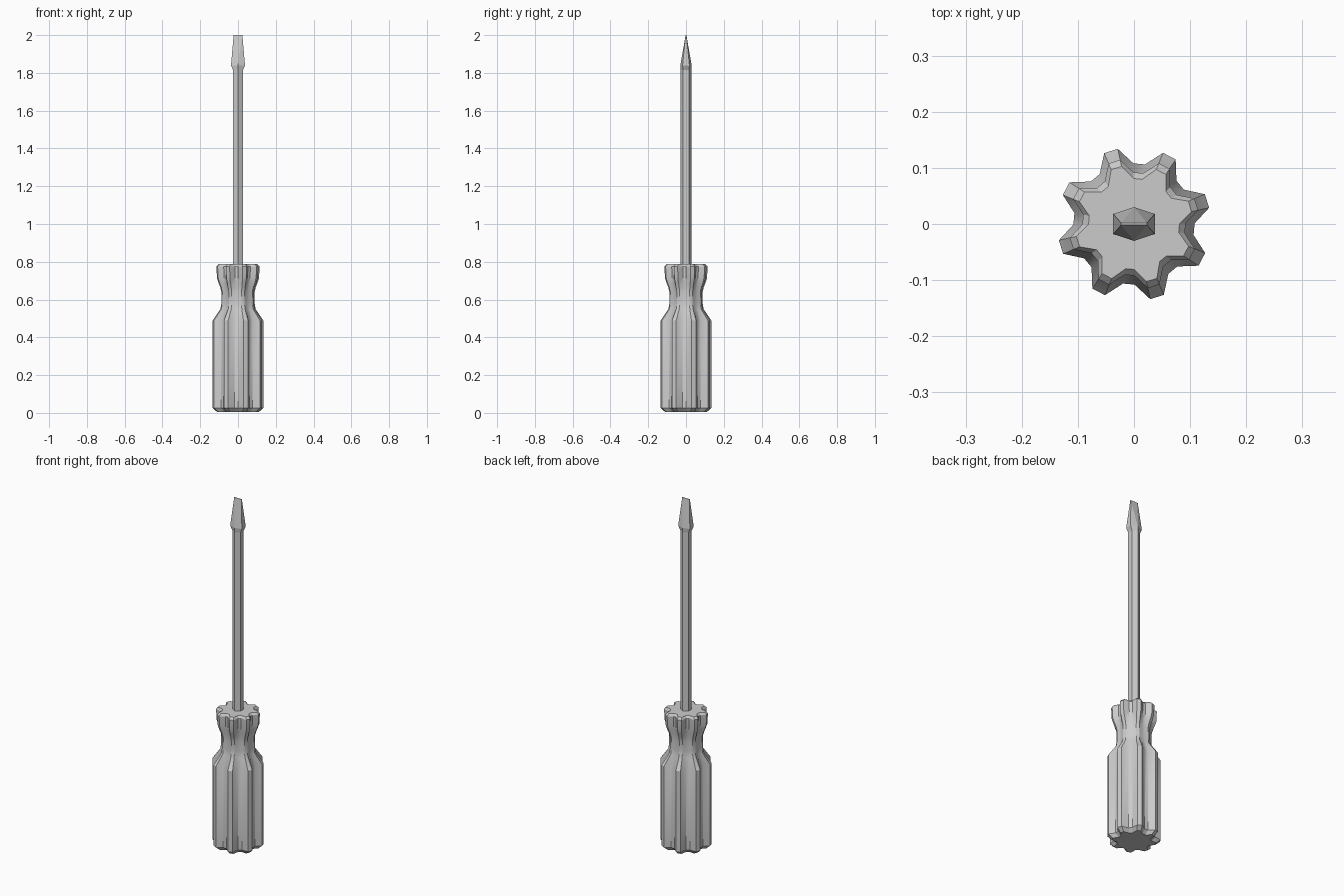
import bpy, bmesh, math
from math import cos, sin, radians

if "Cube" in bpy.data.objects:
    bpy.data.objects.remove(bpy.data.objects["Cube"])


def loft(bm, rings, cap_bottom=True, cap_top=True):
    """Skin a stack of rings that share a point count."""
    loops = [[bm.verts.new(p) for p in r] for r in rings]
    n = len(loops[0])
    for a, b in zip(loops, loops[1:]):
        for i in range(n):
            j = (i + 1) % n
            bm.faces.new((a[i], a[j], b[j], b[i]))
    if cap_bottom:
        bm.faces.new(loops[0][::-1])
    if cap_top:
        bm.faces.new(loops[-1])
    return loops


def finish(bm, name, smooth):
    bmesh.ops.recalc_face_normals(bm, faces=bm.faces[:])
    me = bpy.data.meshes.new(name)
    bm.to_mesh(me)
    bm.free()
    ob = bpy.data.objects.new(name, me)
    bpy.context.collection.objects.link(ob)
    if smooth:
        bpy.context.view_layer.objects.active = ob
        ob.select_set(True)
        bpy.ops.object.shade_smooth_by_angle(angle=radians(30))
        ob.select_set(False)
    return ob


# Fluted handle: eight flat-tipped lobes, slightly rotated
def fluted_ring(z, tip, valley):
    pts = []
    for k in range(8):
        c = 17.5 + 45 * k
        for off, r in ((-5.3, tip), (5.3, tip), (17, valley), (28, valley)):
            a = radians(c + off)
            pts.append((r * cos(a), r * sin(a), z))
    return pts


handle_profile = [  # z, lobe radius, groove radius
    (0.005, 0.113, 0.088), (0.025, 0.137, 0.108), (0.49, 0.137, 0.108),
    (0.55, 0.095, 0.087), (0.58, 0.090, 0.084), (0.64, 0.090, 0.082),
    (0.665, 0.096, 0.083), (0.69, 0.106, 0.086), (0.715, 0.114, 0.090),
    (0.775, 0.117, 0.092), (0.787, 0.105, 0.081),
]
bm = bmesh.new()
loft(bm, [fluted_ring(*p) for p in handle_profile])
finish(bm, "handle", True)


# Hexagonal shaft flaring into the blade
def hex_ring(z, x, y_side, y_ridge):
    return [(x, -y_side, z), (x, y_side, z), (0, y_ridge, z),
            (-x, y_side, z), (-x, -y_side, z), (0, -y_ridge, z)]


bm = bmesh.new()
loops = loft(bm, [hex_ring(0.75, 0.026, 0.015, 0.03),
                  hex_ring(1.815, 0.026, 0.015, 0.03),
                  hex_ring(1.84, 0.037, 0.018, 0.03)], cap_top=False)
r0, r1, back, l1, l0, front = loops[-1]

# Flat tip: ridges fan out into a thin straight edge
tx, ty = 0.023, 0.002
a, b, c, d = [bm.verts.new((x, y, 2.0)) for x, y in
              ((tx, -ty), (tx, ty), (-tx, ty), (-tx, -ty))]
for f in ((a, b, c, d), (r0, r1, b, a), (r1, back, b), (back, c, b),
          (back, l1, c), (l1, l0, d, c), (l0, front, d), (front, a, d),
          (front, r0, a)):
    bm.faces.new(f)
finish(bm, "shaft_and_blade", False)
